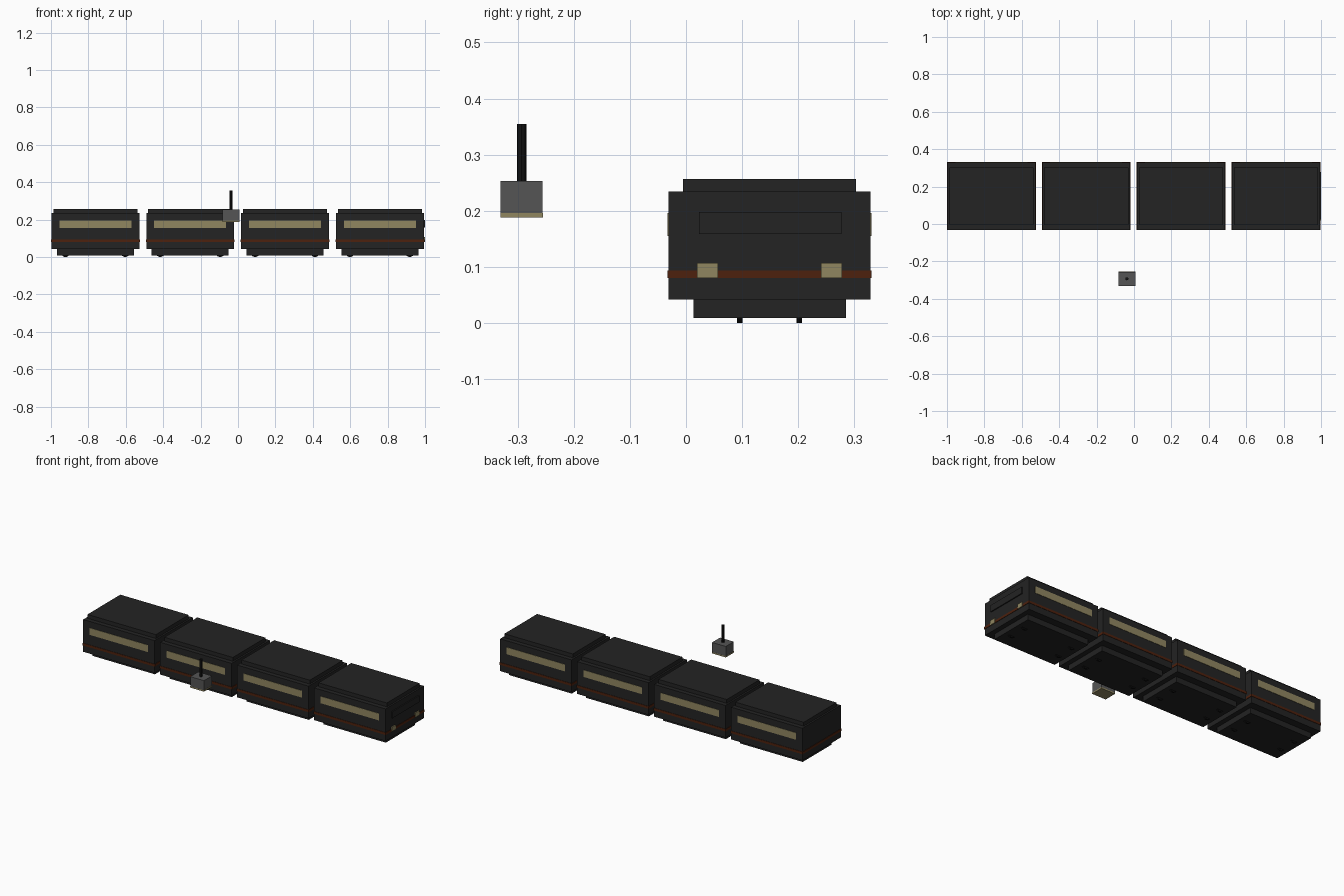
import bpy, math

if "Cube" in bpy.data.objects:
    bpy.data.objects.remove(bpy.data.objects["Cube"])

def material(name, r, g, b):
    m = bpy.data.materials.new(name)
    m.diffuse_color = (r, g, b, 1)
    m.use_nodes = True
    m.node_tree.nodes["Principled BSDF"].inputs["Base Color"].default_value = m.diffuse_color
    return m

DARK = material("dark_body", 0.017, 0.017, 0.017)
BLACK = material("black_metal", 0.006, 0.006, 0.006)
ORANGE = material("rust_stripe", 0.075, 0.015, 0.004)
GLOW = material("pale_yellow_glass", 0.28, 0.24, 0.118)
GREY = material("grey_lamp", 0.09, 0.09, 0.09)

def box(name, x0, x1, y0, y1, z0, z1, mat):
    bpy.ops.mesh.primitive_cube_add(
        size=1, location=((x0 + x1) / 2, (y0 + y1) / 2, (z0 + z1) / 2))
    o = bpy.context.object
    o.name = name
    o.scale = (x1 - x0, y1 - y0, z1 - z0)
    bpy.ops.object.transform_apply(location=False, rotation=False, scale=True)
    o.data.materials.append(mat)
    return o

def centred(name, cx, cy, hx, hy, z0, z1, mat):
    return box(name, cx - hx, cx + hx, cy - hy, cy + hy, z0, z1, mat)

def cylinder(name, r, depth, loc, mat, sides, rot=(0, 0, 0)):
    bpy.ops.mesh.primitive_cylinder_add(vertices=sides, radius=r, depth=depth,
                                        location=loc, rotation=rot)
    o = bpy.context.object
    o.name = name
    o.data.materials.append(mat)
    return o

CY = 0.149       # centre line of the train
PITCH = 0.507    # spacing of the carriages

# Four carriages
for i in range(4):
    cx = -0.7625 + i * PITCH
    n = f"carriage_{i + 1}_"
    centred(n + "body", cx, CY, 0.235, 0.18, 0.042, 0.234, DARK)
    centred(n + "roof", cx, CY, 0.225, 0.154, 0.234, 0.257, DARK)
    centred(n + "undercarriage", cx, CY, 0.206, 0.136, 0.009, 0.042, DARK)
    centred(n + "stripe", cx, CY, 0.2375, 0.182, 0.080, 0.094, ORANGE)
    # Lit window strips on both sides
    for s, side in ((-1, "front"), (1, "back")):
        centred(n + side + "_window", cx, CY + s * 0.18, 0.1925, 0.002,
                0.155, 0.196, GLOW)
    # Wheels
    for wx in (-0.16, 0.16):
        for wy in (-0.053, 0.053):
            cylinder(n + "wheel", 0.025, 0.01, (cx + wx, CY + wy, 0.025),
                     BLACK, 16, (math.pi / 2, 0, 0))

# Cab end: windscreen and headlights
nose = -0.7625 + 3 * PITCH + 0.235
box("cab_windscreen", nose - 0.001, 1.0, 0.023, 0.277, 0.159, 0.198, DARK)
for s in (-1, 1):
    yc = CY + s * 0.1105
    box("headlight", nose - 0.001, 0.9995, yc - 0.0185, yc + 0.0185,
        0.080, 0.107, GLOW)

# Hanging platform lamp
LX, LY = -0.038, -0.293
centred("lamp_housing", LX, LY, 0.045, 0.0375, 0.196, 0.253, GREY)
centred("lamp_glass", LX, LY, 0.046, 0.038, 0.188, 0.196, GLOW)
cylinder("lamp_rod", 0.0085, 0.102, (LX, LY, 0.304), BLACK, 8)
